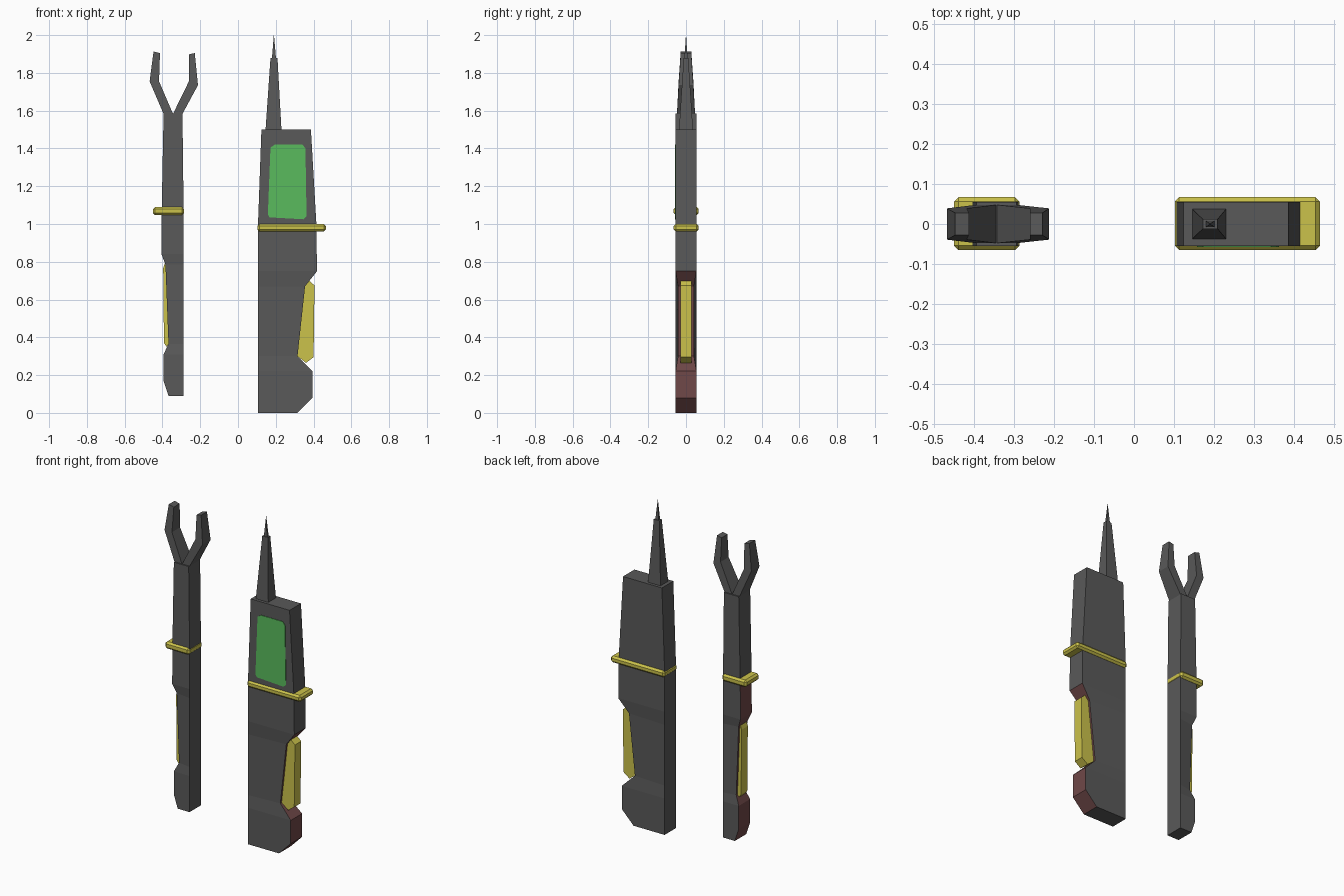
import bpy, bmesh

cube = bpy.data.objects.get("Cube")
if cube:
    bpy.data.objects.remove(cube, do_unlink=True)


def material(name, rgb):
    m = bpy.data.materials.new(name)
    m.use_nodes = True
    m.diffuse_color = (*rgb, 1)
    m.node_tree.nodes["Principled BSDF"].inputs["Base Color"].default_value = (*rgb, 1)
    return m


GREY = material("dark grey", (0.10, 0.10, 0.10))
MAROON = material("maroon", (0.16, 0.065, 0.065))
YELLOW = material("yellow", (0.60, 0.54, 0.07))
GREEN = material("screen green", (0.10, 0.50, 0.11))


def finish(name, bm, *mats):
    bmesh.ops.recalc_face_normals(bm, faces=bm.faces)
    me = bpy.data.meshes.new(name)
    bm.to_mesh(me)
    bm.free()
    for m in mats:
        me.materials.append(m)
    ob = bpy.data.objects.new(name, me)
    bpy.context.collection.objects.link(ob)
    return ob


def loft(name, rows, mats, edge=0, limit=0):
    """Stack rows of (z, x left, x right, y half left, y half right).
    Faces on side `edge` lying below `limit` take the second material."""
    bm = bmesh.new()
    rings = [[bm.verts.new(p) for p in ((a, -ha, z), (b, -hb, z), (b, hb, z), (a, ha, z))]
             for z, a, b, ha, hb in rows]
    bm.faces.new(rings[0])
    bm.faces.new(rings[-1])
    for lo, hi in zip(rings, rings[1:]):
        for i in range(4):
            j = (i + 1) % 4
            f = bm.faces.new((lo[i], lo[j], hi[j], hi[i]))
            side = {1: 1, 3: -1}.get(i, 0)
            if edge and side == edge and max(v.co.z for v in f.verts) < limit:
                f.material_index = 1
    return finish(name, bm, *mats)


def plate(name, points, y0, y1, mat):
    """Extrude an (x, z) outline from y0 to y1."""
    bm = bmesh.new()
    face = bm.faces.new([bm.verts.new((x, y0, z)) for x, z in points])
    new = bmesh.ops.extrude_face_region(bm, geom=[face])["geom"]
    for v in new:
        if isinstance(v, bmesh.types.BMVert):
            v.co.y = y1
    return finish(name, bm, mat)


def guard(name, x0, x1, z0, z1):
    ob = plate(name, [(x0, z0), (x1, z0), (x1, z1), (x0, z1)], -0.065, 0.067, YELLOW)
    bev = ob.modifiers.new("chamfer", 'BEVEL')
    bev.width = 0.011
    bev.segments = 1


H, N = 0.055, 0.042    # half depth of the bodies and of the notch edge

# Large tool: handle with a notch on its left side
loft("large_body", [
    (0, .106, .315, H, H), (.08, .106, .394, H, H), (.222, .106, .394, H, H),
    (.30, .106, .315, H, N), (.67, .106, .355, H, N), (.75, .106, .418, H, H),
    (1.0, .106, .415, H, H), (1.5, .124, .386, H, H)], (GREY, MAROON), 1, .8)
plate("large_grip", [(.315, .30), (.36, .265), (.40, .295), (.405, .675), (.372, .705),
                     (.355, .67)], -.03, .03, YELLOW)
guard("large_guard", .102, .465, .96, 1.0)
plate("screen", [(.172, 1.405), (.195, 1.42), (.342, 1.42), (.357, 1.40), (.363, 1.04),
                 (.347, 1.025), (.167, 1.035), (.158, 1.05)], -.058, -.053, GREEN)

# Antenna spike and its needle
loft("spike", [(1.5, .146, .23, .037, .037), (1.88, .172, .209, .012, .012)], (GREY,))
loft("spike_tip", [(1.88, .180, .201, .008, .008), (2.0, .1895, .1905, .0005, .0005)], (GREY,))

# Small tool: handle with a notch on its right side
loft("small_body", [
    (.09, -.368, -.288, H, H), (.17, -.394, -.288, H, H), (.31, -.394, -.288, H, H),
    (.365, -.368, -.288, N, H), (.785, -.384, -.288, N, H), (.84, -.405, -.288, H, H),
    (1.07, -.404, -.288, H, H), (1.585, -.394, -.294, H, H)], (GREY, MAROON), -1, 1.2)
plate("small_grip", [(-.368, .365), (-.378, .35), (-.392, .37), (-.396, .765), (-.388, .79),
                     (-.38, .775)], -.03, .03, YELLOW)
guard("small_guard", -.45, -.286, 1.047, 1.09)

# Forked prongs, narrowing towards their ends
def prong(name, base, mid, top):
    bm = bmesh.new()
    rings = []
    for (a, b), h in zip((base, mid, top), (.048, .039, .028)):
        rings.append([bm.verts.new((x, y, z)) for (x, z), y in ((a, -h), (b, -h), (b, h), (a, h))])
    bm.faces.new(rings[0])
    bm.faces.new(rings[-1])
    for lo, hi in zip(rings, rings[1:]):
        for i in range(4):
            j = (i + 1) % 4
            bm.faces.new((lo[i], lo[j], hi[j], hi[i]))
    finish(name, bm, GREY)


prong("right_prong", ((-.394, 1.583), (-.344, 1.583)), ((-.468, 1.755), (-.418, 1.755)),
      ((-.447, 1.913), (-.413, 1.905)))
prong("left_prong", ((-.344, 1.583), (-.294, 1.583)), ((-.260, 1.755), (-.212, 1.735)),
      ((-.260, 1.898), (-.229, 1.905)))
